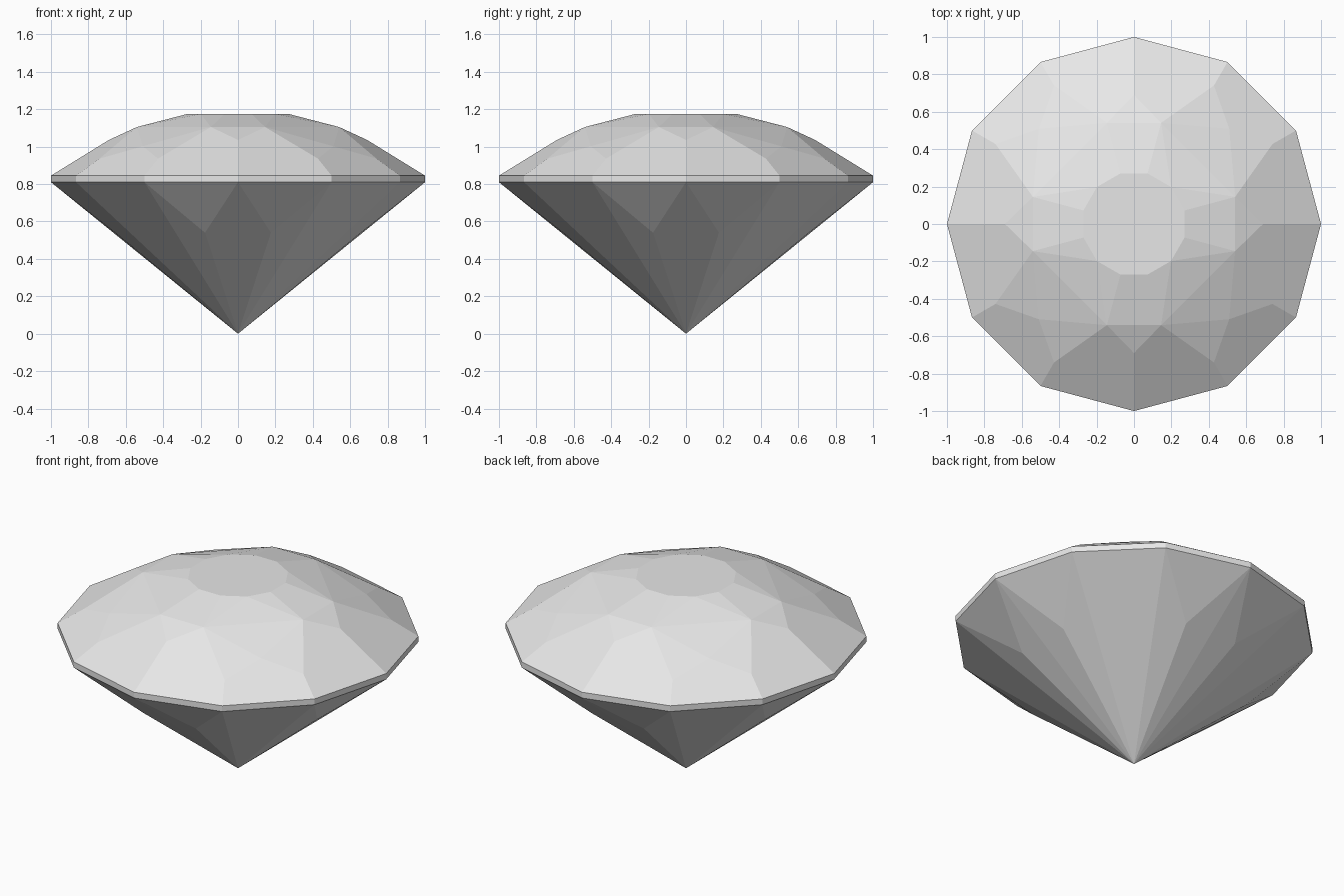
import bpy
import bmesh
from math import cos, sin, radians

cube = bpy.data.objects.get("Cube")
if cube:
    bpy.data.objects.remove(cube)

# Material
grey = bpy.data.materials.new("pale_grey")
grey.use_nodes = True
colour = (0.8, 0.8, 0.8, 1)
grey.diffuse_color = colour
grey.node_tree.nodes["Principled BSDF"].inputs["Base Color"].default_value = colour

GIRDLE_LOW, GIRDLE_HIGH = 0.81, 0.845
TWELVE = range(0, 360, 30)


def ring(bm, radius, z, angles):
    """Add points on a level circle at the given angles."""
    for a in angles:
        t = radians(a)
        bm.verts.new((radius * cos(t), radius * sin(t), z))


def quarter_turns(*angles):
    return [q + a for q in range(0, 360, 90) for a in angles]


bm = bmesh.new()

# Girdle: a thin twelve-sided band
ring(bm, 1, GIRDLE_LOW, TWELVE)
ring(bm, 1, GIRDLE_HIGH, TWELVE)

# Crown: flat table and the corners of the facets below it
ring(bm, 0.28, 1.175, [a + 15 for a in TWELVE])
ring(bm, 0.56, 1.105, quarter_turns(-15, 15))
ring(bm, 0.69, 1.036, quarter_turns(0))
ring(bm, 0.72, 1.002, quarter_turns(45))
ring(bm, 0.855, 0.936, quarter_turns(30, 60))

# Pavilion: pointed base with slightly raised facet corners
bm.verts.new((0, 0, 0))
ring(bm, 0.68, 0.54, quarter_turns(-15, 15))

# Wrap the corners in flat facets and merge coplanar triangles
bmesh.ops.convex_hull(bm, input=bm.verts[:])
bmesh.ops.dissolve_limit(bm, angle_limit=radians(1.5),
                         verts=bm.verts[:], edges=bm.edges[:])
bmesh.ops.recalc_face_normals(bm, faces=bm.faces[:])

mesh = bpy.data.meshes.new("cut_gem")
bm.to_mesh(mesh)
bm.free()
mesh.materials.append(grey)
gem = bpy.data.objects.new("cut_gem", mesh)
bpy.context.collection.objects.link(gem)
